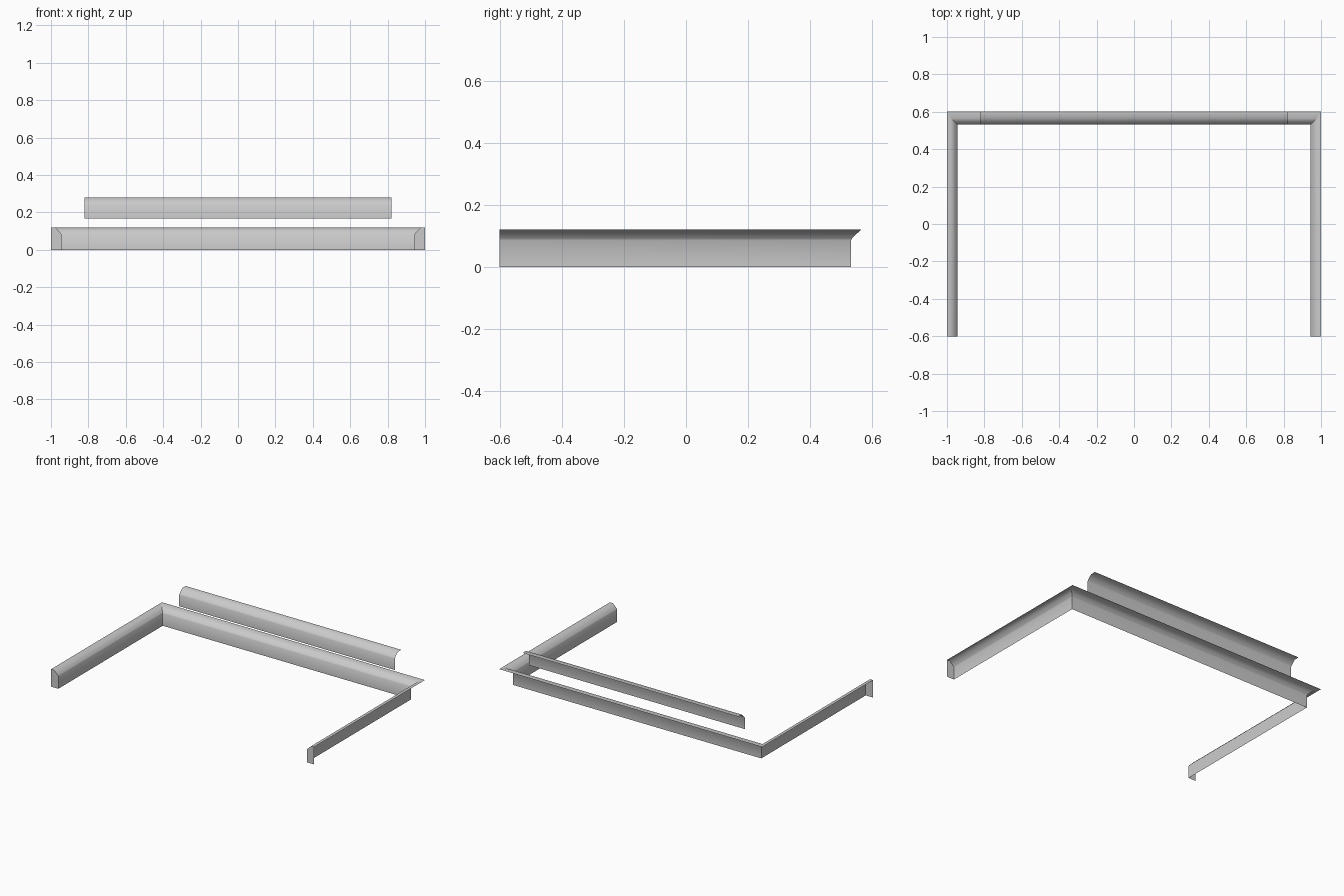
import bpy, math

if "Cube" in bpy.data.objects:
    bpy.data.objects.remove(bpy.data.objects["Cube"])

# Trim section: (share of the outward run in metres, height); panel, eased slope, then ledge
SECTION = [(0.0, 0.0), (0.0, 0.085), (0.004, 0.092), (0.014, 0.102), (0.033, 0.12)]
SIDE_IN, SIDE_OUT = 0.945, 1.0
BACK_IN, BACK_OUT = 0.532, 0.602
FRONT = -0.602


def make(name, verts, faces):
    mesh = bpy.data.meshes.new(name)
    mesh.from_pydata(verts, [], faces)
    mesh.update()
    ob = bpy.data.objects.new(name, mesh)
    bpy.context.collection.objects.link(ob)
    bpy.ops.object.select_all(action='DESELECT')
    bpy.context.view_layer.objects.active = ob
    ob.select_set(True)
    bpy.ops.object.shade_smooth_by_angle(angle=math.radians(50))
    return ob


def strip(name, start, end):
    n = len(start)
    faces = [(i, n + i, n + i + 1, i + 1) for i in range(n - 1)]
    return make(name, start + end, faces)


def corner(side):
    pts = [(side * (SIDE_IN + d), BACK_IN + d, z) for d, z in SECTION]
    return pts + [(side * SIDE_OUT, BACK_OUT, 0.12)]


def front_end(side):
    pts = [(side * (SIDE_IN + d), FRONT, z) for d, z in SECTION]
    return pts + [(side * SIDE_OUT, FRONT, 0.12)]


# Lower back trim, mitred into the side trims
strip("back_trim", corner(-1), corner(1))

# Side trims with a closing plate at each front end
for side, label in ((-1, "left"), (1, "right")):
    a, b = front_end(side), corner(side)
    if side > 0:
        a, b = b, a
    strip(label + "_trim", a, b)
    plate = front_end(side) + [(side * SIDE_OUT, FRONT, 0.0)]
    order = list(range(len(plate)))
    make(label + "_end_plate", plate, [order if side > 0 else order[::-1]])

# Separate straight trim above the back run: open at both ends
upper = [(BACK_IN + d, z + 0.16) for d, z in SECTION] + [(BACK_OUT, 0.28)]
upper[0] = (BACK_IN, 0.168)
strip("upper_back_trim", [(-0.82, y, z) for y, z in upper],
      [(0.82, y, z) for y, z in upper])
